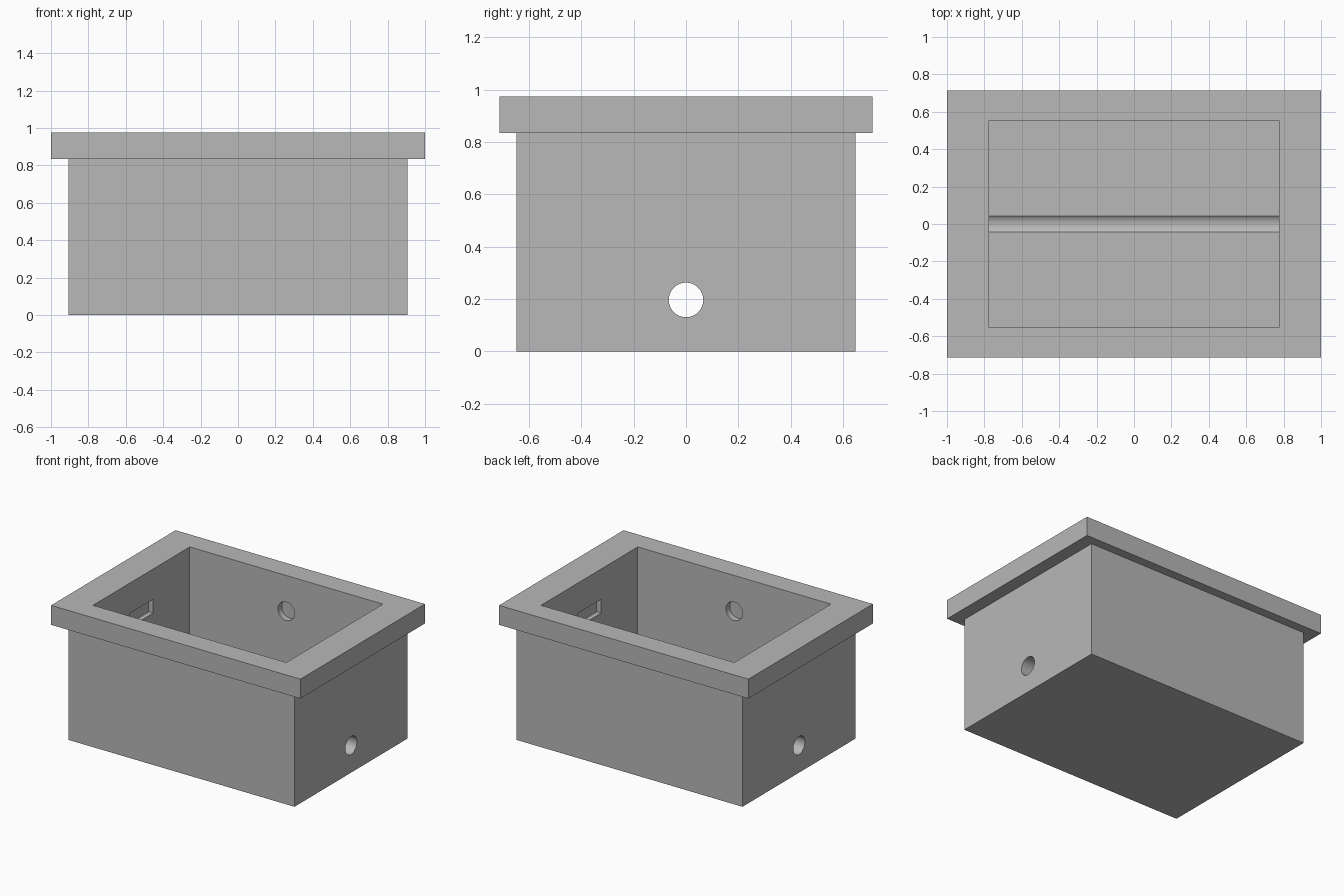
import bpy
from math import pi, radians

default = bpy.data.objects.get("Cube")
if default:
    bpy.data.objects.remove(default, do_unlink=True)

grey = bpy.data.materials.new("plain grey")
grey.use_nodes = True
GREY = (0.48, 0.48, 0.48, 1)
grey.diffuse_color = GREY
grey.node_tree.nodes["Principled BSDF"].inputs["Base Color"].default_value = GREY


def finish(ob, name):
    ob.name = name
    ob.data.materials.append(grey)
    bpy.ops.object.transform_apply(location=True, rotation=True, scale=True)
    return ob


def box(name, half_x, half_y, z0, z1):
    bpy.ops.mesh.primitive_cube_add(size=2, location=(0, 0, (z0 + z1) / 2))
    ob = bpy.context.object
    ob.scale = (half_x, half_y, (z1 - z0) / 2)
    return finish(ob, name)


def rod(name, radius, half_length, z, rotation):
    bpy.ops.mesh.primitive_cylinder_add(vertices=64, radius=radius, depth=2 * half_length,
                                        location=(0, 0, z), rotation=rotation)
    return finish(bpy.context.object, name)


def combine(target, other, operation):
    mod = target.modifiers.new(operation.lower(), 'BOOLEAN')
    mod.operation, mod.object, mod.solver = operation, other, 'EXACT'
    bpy.context.view_layer.objects.active = target
    bpy.ops.object.modifier_apply(modifier=mod.name)
    bpy.data.objects.remove(other, do_unlink=True)


TOP = 0.975

# Outer shell with its overhanging rim
tub = box("open_box", 0.907, 0.648, 0, 0.9)
combine(tub, box("rim", 1, 0.713, 0.834, TOP), 'UNION')

# Main cavity
combine(tub, box("cavity", 0.775, 0.554, 0.147, TOP + 0.2), 'DIFFERENCE')

# Bore through both ends, leaving a shallow groove in the floor
combine(tub, rod("bore", 0.066, 1.2, 0.197, (0, pi / 2, 0)), 'DIFFERENCE')

# Blind round sockets in the long walls
combine(tub, rod("sockets", 0.067, 0.597, 0.716, (pi / 2, 0, 0)), 'DIFFERENCE')

# Blind rectangular slots in the end walls
combine(tub, box("slots", 0.81, 0.134, 0.655, 0.756), 'DIFFERENCE')

# Smooth only the curved surfaces
bpy.ops.object.select_all(action='DESELECT')
tub.select_set(True)
bpy.context.view_layer.objects.active = tub
bpy.ops.object.shade_smooth_by_angle(angle=radians(30))
